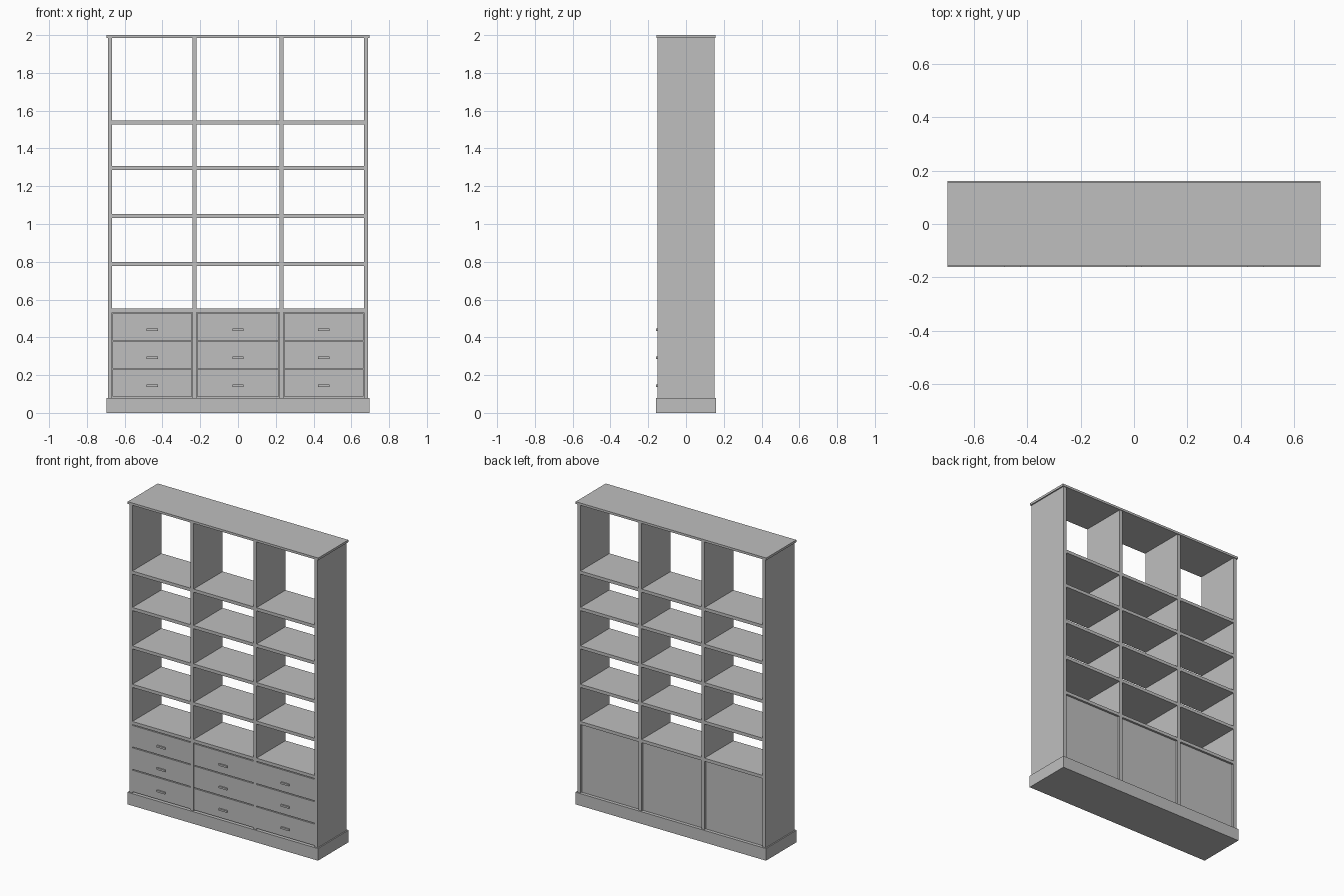
import bpy

cube = bpy.data.objects.get("Cube")
if cube:
    bpy.data.objects.remove(cube)

grey = bpy.data.materials.new("plain grey")
grey.use_nodes = True
grey.diffuse_color = (0.52, 0.52, 0.52, 1)
grey.node_tree.nodes["Principled BSDF"].inputs["Base Color"].default_value = grey.diffuse_color


def box(name, xs, ys, zs):
    """Axis-aligned box from its limits on each axis."""
    bpy.ops.mesh.primitive_cube_add(size=1)
    ob = bpy.context.object
    ob.name = name
    ob.location = [(a + b) / 2 for a, b in (xs, ys, zs)]
    ob.scale = [b - a for a, b in (xs, ys, zs)]
    bpy.ops.object.transform_apply(location=False, rotation=False, scale=True)
    ob.data.materials.append(grey)
    return ob


W, D = 0.689, 0.152           # carcass half width and half depth
BOARD = 0.023                 # upright thickness
PLINTH, TOP = 0.08, 1.985     # carcass bottom and top
DIVIDER = 0.23                # divider centre
COUNTER = 0.532               # underside of the lowest shelf
depth = (-D, D)

# Plinth and top board, both slightly oversized
box("plinth", (-0.697, 0.697), (-0.16, 0.16), (0, PLINTH))
box("top_board", (-0.697, 0.697), (-0.157, 0.157), (TOP, 2))

# Uprights
for side, s in (("left", 1), ("right", -1)):
    box(side + "_side_panel", sorted((s * W, s * (W - BOARD))), depth, (PLINTH, TOP))
    box(side + "_divider", (s * DIVIDER - BOARD / 2, s * DIVIDER + BOARD / 2), depth, (PLINTH, TOP))

# Each bay has shelves, a back panel and three drawers
inner = W - BOARD
edge = DIVIDER + BOARD / 2
bays = {"right": (-inner, -edge),
        "middle": (-edge + BOARD, edge - BOARD),
        "left": (edge, inner)}
for bay, (x0, x1) in bays.items():
    for i, z in enumerate((COUNTER, 0.778, 1.032, 1.286, 1.527)):
        box(f"{bay}_shelf_{i + 1}", (x0, x1), depth, (z, z + 0.021))
    box(bay + "_back_panel", (x0, x1), (D - 0.03, D - 0.014), (PLINTH, COUNTER))

    pitch = 0.148
    mid = (x0 + x1) / 2
    for i in range(3):
        z = 0.088 + i * pitch
        box(f"{bay}_drawer_{i + 1}", (x0 + 0.001, x1 - 0.001), (-D + 0.001, -D + 0.02),
            (z, z + pitch - 0.006))
        box(f"{bay}_handle_{i + 1}", (mid - 0.03, mid + 0.03), (-D - 0.008, -D + 0.002),
            (z + 0.05, z + 0.062))
